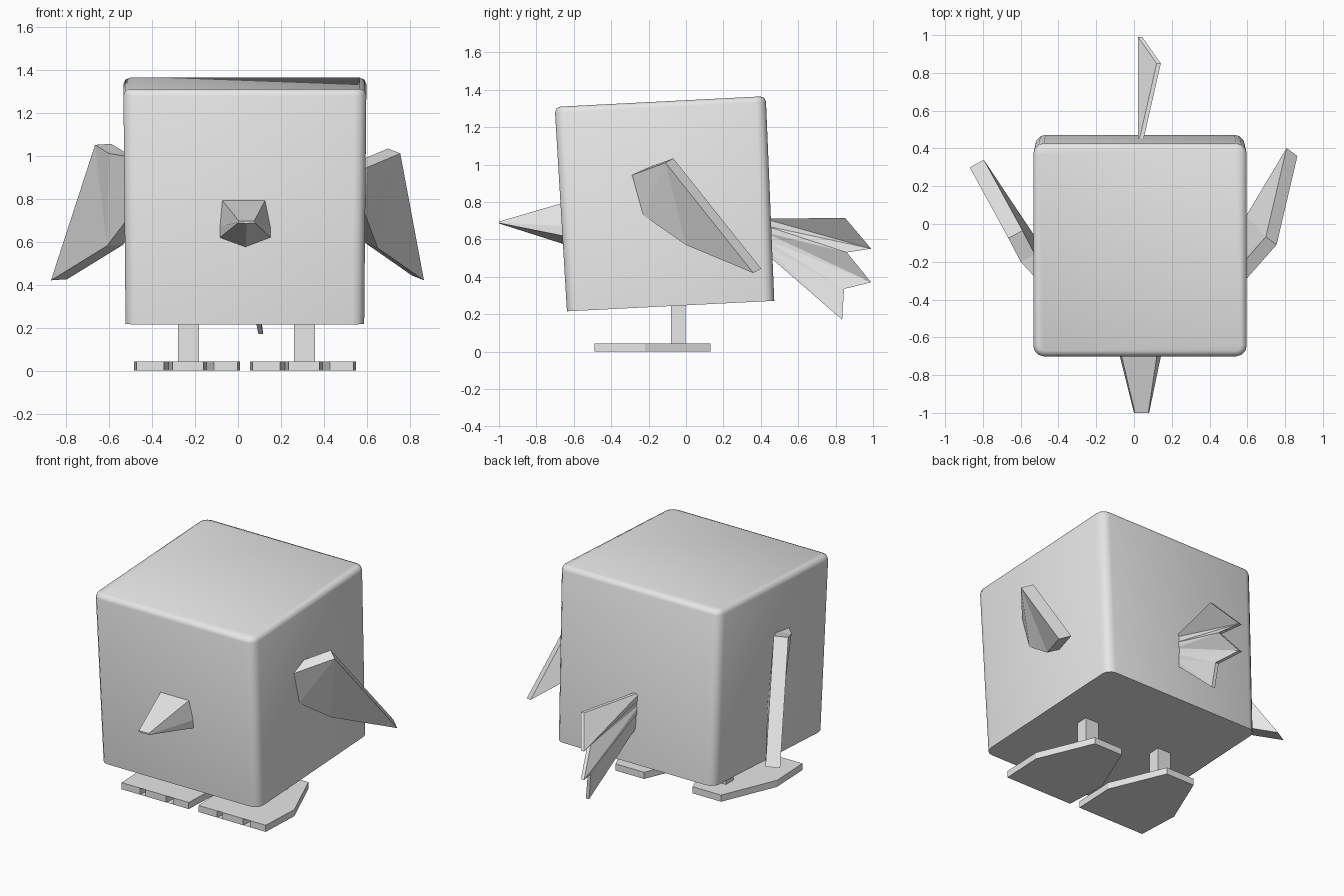
import bpy, bmesh, math
from mathutils import Vector, Matrix

cube = bpy.data.objects.get("Cube")
if cube:
    bpy.data.objects.remove(cube, do_unlink=True)

grey = bpy.data.materials.new("plain_grey")
grey.use_nodes = True
grey.diffuse_color = (0.8, 0.8, 0.8, 1)
grey.node_tree.nodes["Principled BSDF"].inputs["Base Color"].default_value = (0.8, 0.8, 0.8, 1)


def finish(name, bm, smooth=None):
    """Turn a bmesh into a named grey object."""
    bmesh.ops.recalc_face_normals(bm, faces=bm.faces)
    mesh = bpy.data.meshes.new(name)
    bm.to_mesh(mesh)
    bm.free()
    mesh.materials.append(grey)
    obj = bpy.data.objects.new(name, mesh)
    bpy.context.collection.objects.link(obj)
    if smooth:
        bpy.ops.object.select_all(action='DESELECT')
        obj.select_set(True)
        bpy.context.view_layer.objects.active = obj
        bpy.ops.object.shade_smooth_by_angle(angle=math.radians(smooth))
    return obj


def loft(name, ring_a, ring_b):
    """Closed solid between two rings with equal point counts."""
    bm = bmesh.new()
    a = [bm.verts.new(p) for p in ring_a]
    b = [bm.verts.new(p) for p in ring_b]
    n = len(a)
    for i in range(n):
        j = (i + 1) % n
        bm.faces.new((a[i], a[j], b[j], b[i]))
    caps = [bm.faces.new(a), bm.faces.new(b)]
    bmesh.ops.triangulate(bm, faces=caps)
    return finish(name, bm)


def slab(name, outline, offset):
    """Plate made from an outline and a thickness vector."""
    off = Vector(offset)
    return loft(name, outline, [Vector(p) + off for p in outline])


# Body: slightly tapered cube, rounded uprights, bevelled top, leaning forward
bm = bmesh.new()
bmesh.ops.create_cube(bm, size=1)
for v in bm.verts:
    wide = 1.13 if v.co.z > 0 else 1.11
    v.co = Vector((v.co.x * wide, v.co.y * wide, v.co.z * 1.095))
uprights = [e for e in bm.edges if abs(e.verts[0].co.z - e.verts[1].co.z) > 0.5]
bmesh.ops.bevel(bm, geom=uprights, offset=0.055, segments=3, profile=0.5, affect='EDGES')
rim = [e for e in bm.edges if all(v.co.z > 0.5 for v in e.verts)]
bmesh.ops.bevel(bm, geom=rim, offset=0.03, segments=2, profile=0.5, affect='EDGES')
bm.transform(Matrix.Translation((0.032, -0.11, 0.79)) @ Matrix.Rotation(math.radians(2.9), 4, 'X'))
finish("body", bm, 50)

# Beak: seven-sided base tapering to a flat edge
base = [(-0.08, 0.8), (0.13, 0.8), (0.155, 0.67), (0.155, 0.615),
        (0.035, 0.57), (-0.09, 0.615), (-0.09, 0.67)]
tip = [(0.005, 0.695), (0.075, 0.695), (0.08, 0.69), (0.08, 0.687),
       (0.04, 0.685), (0.0, 0.687), (0.0, 0.69)]
loft("beak", [(x, -0.64, z) for x, z in base], [(x, -1.0, z) for x, z in tip])

# Wings: slanted slabs, swept back and down, rooted inside the body
slab("left_wing",
     [(0.865, 0.36, 0.42), (0.755, -0.11, 1.01), (0.6, -0.285, 0.945),
      (0.53, -0.33, 0.91), (0.54, -0.27, 0.78), (0.59, -0.23, 0.73), (0.65, 0.0, 0.57)],
     (-0.057, 0.042, 0.023))
slab("right_wing",
     [(-0.87, 0.3, 0.42), (-0.665, -0.075, 1.05), (-0.6, -0.2, 1.01),
      (-0.48, -0.33, 0.99), (-0.48, -0.27, 0.75), (-0.61, -0.09, 0.58)],
     (0.075, 0.04, 0.005))

# Tail: folded fan with a jagged end
fan = [(0.12, 0.85, 0.715), (0.022, 0.99, 0.55), (0.065, 0.86, 0.53),
       (0.022, 0.99, 0.37), (0.075, 0.845, 0.335), (0.095, 0.835, 0.17)]
bm = bmesh.new()
layers = []
for shift in (0, 0.022):
    outer = [bm.verts.new((x + shift, y, z)) for x, y, z in fan]
    root = [bm.verts.new((0.022 + shift, 0.42, 0.71 - 0.036 * i)) for i in range(len(fan))]
    layers.append(root + outer[::-1])
    for i in range(len(fan) - 1):
        bm.faces.new((root[i], outer[i], outer[i + 1]))
        bm.faces.new((root[i], outer[i + 1], root[i + 1]))
near, far = layers
for i in range(len(near)):
    j = (i + 1) % len(near)
    bm.faces.new((near[i], near[j], far[j], far[i]))
finish("tail", bm)

# Feet with three toes each, and square legs
foot = [(-0.1, 0.13), (-0.247, -0.22), (-0.235, -0.49), (-0.107, -0.49), (-0.085, -0.35),
        (-0.067, -0.49), (0.077, -0.49), (0.09, -0.35), (0.125, -0.49),
        (0.235, -0.49), (0.247, -0.22), (0.1, 0.13)]
for side, cx in (("right", -0.2375), ("left", 0.3025)):
    slab(side + "_foot", [(cx + x, y, 0) for x, y in foot], (0, 0, 0.042))
    square = [(cx + 0.007 + sx * 0.048, -0.042 + sy * 0.038, 0.03)
              for sx, sy in ((-1, -1), (1, -1), (1, 1), (-1, 1))]
    slab(side + "_leg", square, (0, 0, 0.24))
